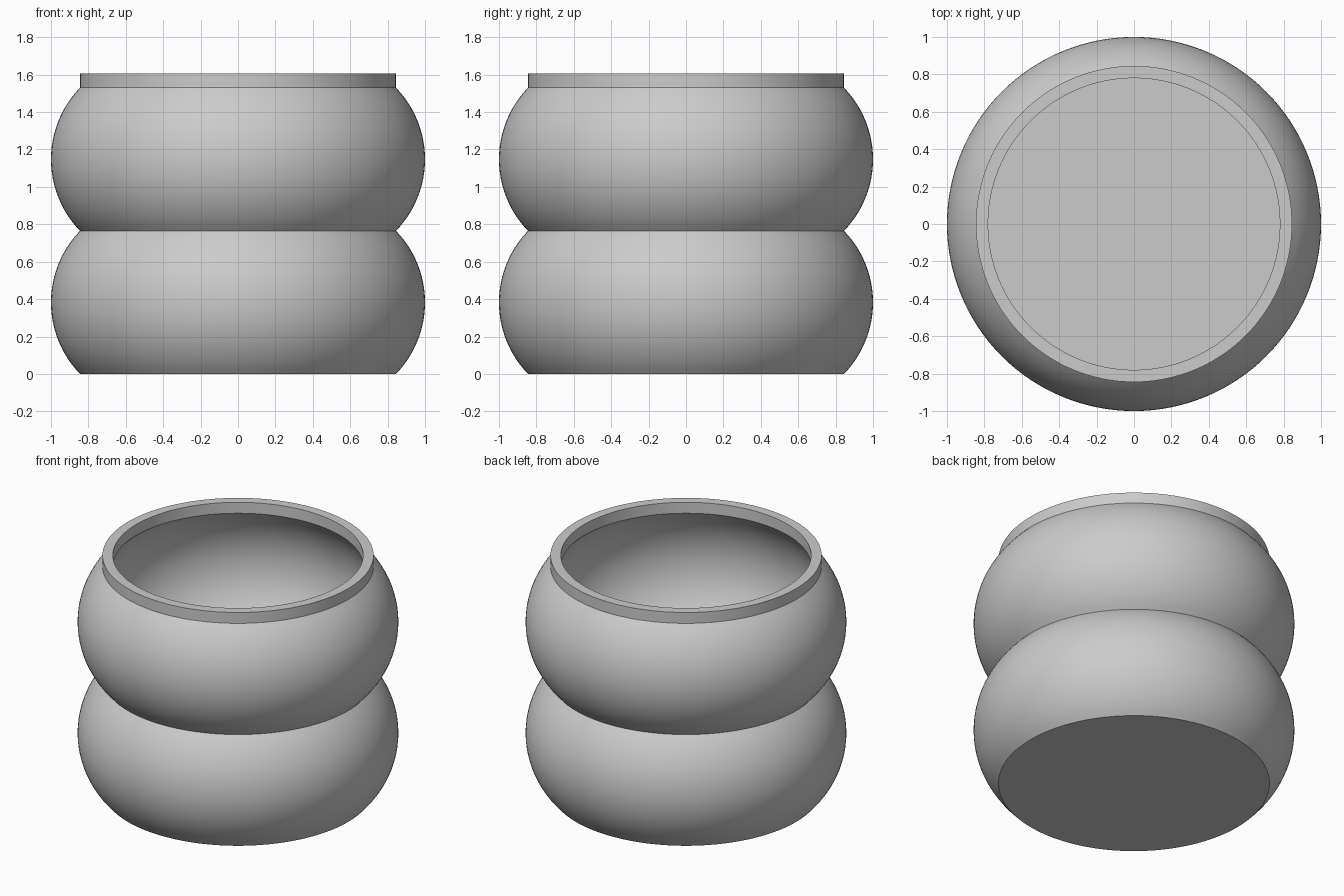
import bpy
import bmesh
import math

cube = bpy.data.objects.get("Cube")
if cube:
    bpy.data.objects.remove(cube, do_unlink=True)

SEGMENTS = 128
ARC_STEPS = 24
RING_HEIGHT = 0.765
NECK_RADIUS = 0.845
BULGE = 0.155
WALL = 0.065
TOP = 1.605

grey = bpy.data.materials.new("plain grey")
grey.use_nodes = True
colour = (0.6, 0.6, 0.6, 1.0)
grey.diffuse_color = colour
grey.node_tree.nodes["Principled BSDF"].inputs["Base Color"].default_value = colour


def bulge_arc(neck, base, start=0.0):
    """Circular arc of one bulging ring, from height start up to its top."""
    half = RING_HEIGHT / 2
    radius = (half ** 2 + BULGE ** 2) / (2 * BULGE)
    centre = neck + BULGE - radius
    low = math.asin((start - half) / radius)
    high = math.asin(half / radius)
    points = []
    for i in range(ARC_STEPS + 1):
        a = low + (high - low) * i / ARC_STEPS
        points.append((centre + radius * math.cos(a), base + half + radius * math.sin(a)))
    return points


def lathe(name, profile):
    """Revolve a profile that starts and ends on the axis."""
    bm = bmesh.new()
    verts = [bm.verts.new((r, 0, z)) for r, z in profile]
    edges = [bm.edges.new(pair) for pair in zip(verts, verts[1:])]
    bmesh.ops.spin(bm, geom=verts + edges, cent=(0, 0, 0), axis=(0, 0, 1),
                   angle=math.tau, steps=SEGMENTS, use_duplicate=False)
    bmesh.ops.remove_doubles(bm, verts=bm.verts, dist=0.0001)
    bmesh.ops.recalc_face_normals(bm, faces=bm.faces)
    mesh = bpy.data.meshes.new(name)
    bm.to_mesh(mesh)
    bm.free()
    mesh.materials.append(grey)
    obj = bpy.data.objects.new(name, mesh)
    bpy.context.collection.objects.link(obj)
    bpy.context.view_layer.objects.active = obj
    obj.select_set(True)
    bpy.ops.object.shade_smooth_by_angle(angle=math.radians(30))
    obj.select_set(False)
    return obj


# Outside: flat base, two bulging rings, straight lip
outside = bulge_arc(NECK_RADIUS, 0) + bulge_arc(NECK_RADIUS, RING_HEIGHT)[1:]
outside.append((NECK_RADIUS, TOP))

# Inside: same form moved inward by the wall, with a flat floor
inner = NECK_RADIUS - WALL
inside = bulge_arc(inner, 0, WALL) + bulge_arc(inner, RING_HEIGHT)[1:]
inside.append((inner, TOP))

lathe("pot_body", [(0, 0)] + outside + inside[::-1] + [(0, WALL)])
